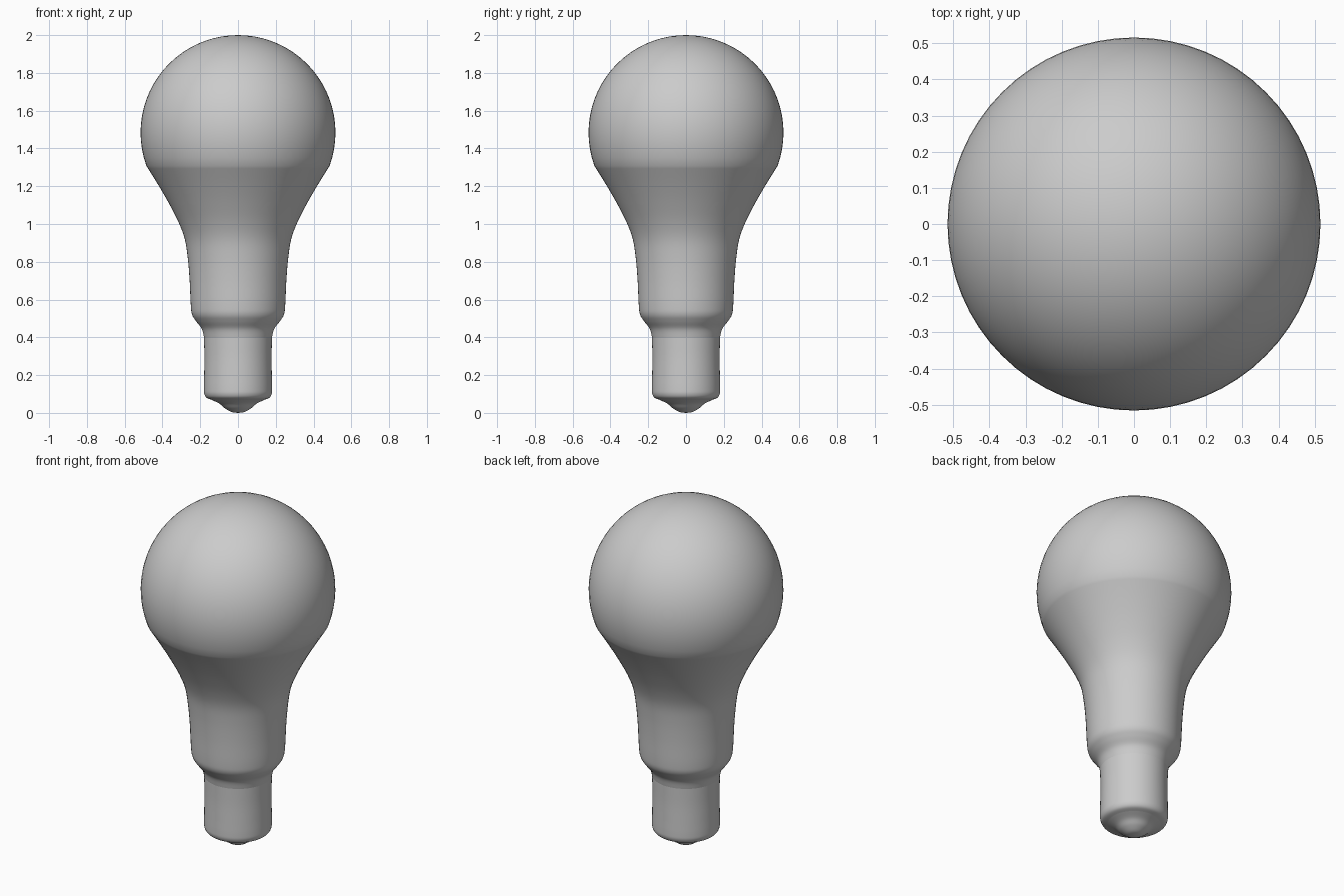
import bpy, bmesh, math

if "Cube" in bpy.data.objects:
    bpy.data.objects.remove(bpy.data.objects["Cube"])

SIDES = 64


def smooth_curve(pts, steps=5):
    """Catmull-Rom curve through (radius, height) points."""
    p = [pts[0]] + pts + [pts[-1]]
    out = []
    for i in range(1, len(p) - 2):
        for s in range(steps):
            t = s / steps
            out.append(tuple(
                0.5 * (2 * b + (c - a) * t + (2 * a - 5 * b + 4 * c - d) * t ** 2
                       + (3 * b - a - 3 * c + d) * t ** 3)
                for a, b, c, d in zip(p[i - 1], p[i], p[i + 1], p[i + 2])))
    return out + [pts[-1]]


def lathe(name, profile):
    """Revolve a (radius, height) profile around z."""
    bm = bmesh.new()
    verts = [bm.verts.new((r, 0, z)) for r, z in profile]
    edges = [bm.edges.new(pair) for pair in zip(verts, verts[1:])]
    bmesh.ops.spin(bm, geom=verts + edges, axis=(0, 0, 1), cent=(0, 0, 0),
                   angle=math.tau, steps=SIDES, use_merge=True)
    bmesh.ops.remove_doubles(bm, verts=bm.verts, dist=1e-5)
    bmesh.ops.recalc_face_normals(bm, faces=bm.faces)
    # make sure the open shells face outwards
    if sum(f.normal.x * f.calc_center_median().x + f.normal.y * f.calc_center_median().y
           for f in bm.faces) < 0:
        bmesh.ops.reverse_faces(bm, faces=bm.faces)
    mesh = bpy.data.meshes.new(name)
    bm.to_mesh(mesh)
    bm.free()
    obj = bpy.data.objects.new(name, mesh)
    bpy.context.collection.objects.link(obj)
    bpy.ops.object.select_all(action='DESELECT')
    obj.select_set(True)
    bpy.context.view_layer.objects.active = obj
    bpy.ops.object.shade_smooth_by_angle(angle=math.radians(50))
    return obj


# Glass: flared neck running into a round dome
R, CZ = 0.516, 1.484
neck = smooth_curve([(0.180, 0.40), (0.192, 0.445), (0.222, 0.485), (0.243, 0.52),
                     (0.250, 0.57), (0.256, 0.70), (0.266, 0.82), (0.282, 0.92),
                     (0.315, 1.01), (0.366, 1.11), (0.424, 1.21),
                     (R * math.cos(math.radians(-20)), CZ + R * math.sin(math.radians(-20)))])
dome = [(R * math.cos(math.radians(a)), CZ + R * math.sin(math.radians(a)))
        for a in range(-15, 90, 5)] + [(0, CZ + R)]
lathe("glass_bulb", neck + dome)

# Screw base: straight sleeve with a rounded lower rim
sleeve = smooth_curve([(0.140, 0.069), (0.166, 0.08), (0.178, 0.10), (0.180, 0.13),
                       (0.179, 0.20), (0.178, 0.30), (0.180, 0.40)])
lathe("screw_base", sleeve)

# Contact tip: shallow cone ending in a rounded point
tip = smooth_curve([(0, 0), (0.035, 0.005), (0.070, 0.025), (0.100, 0.05), (0.140, 0.069)])
lathe("contact_tip", tip)
